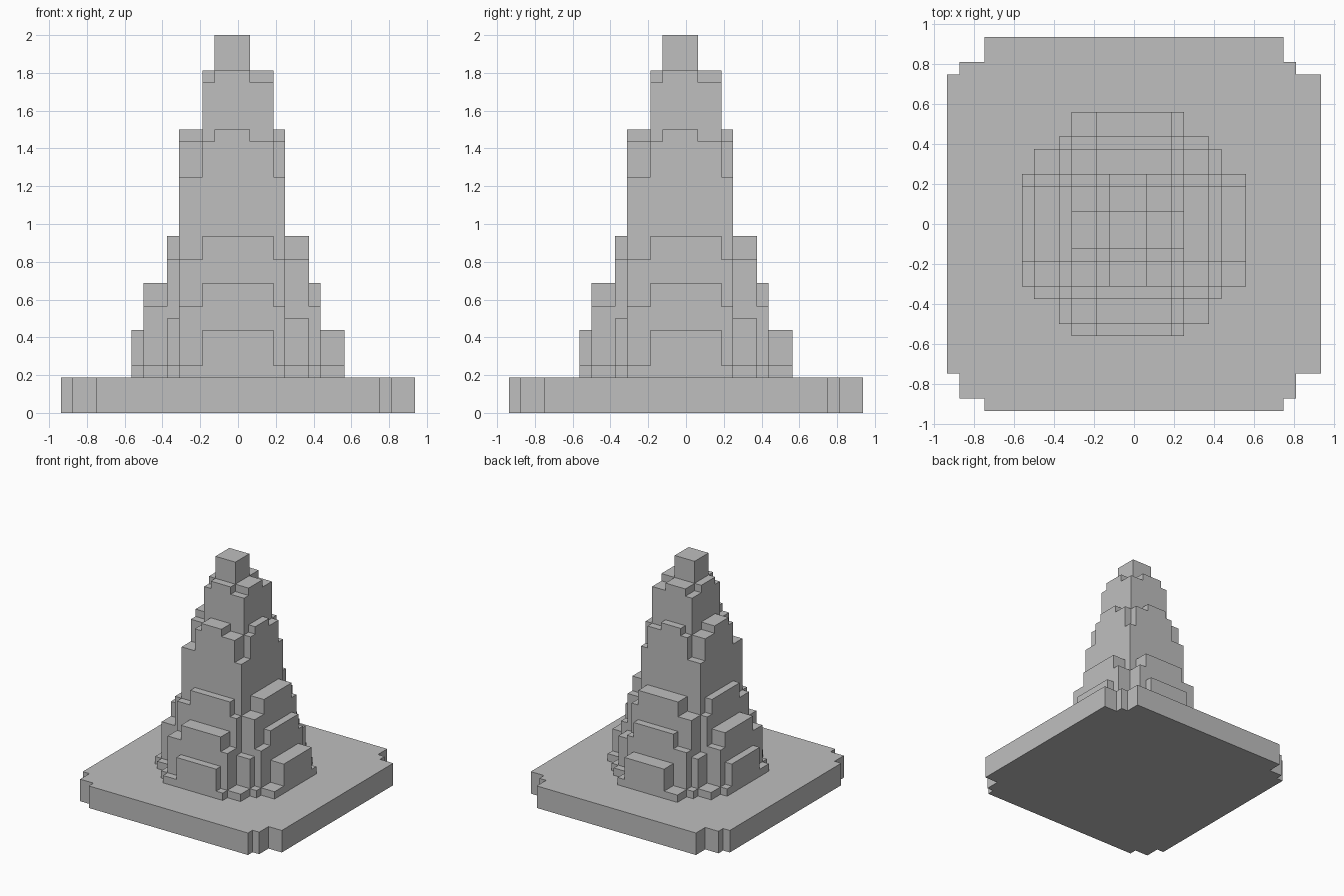
import bpy
import bmesh
from mathutils import Vector

old = bpy.data.objects.get("Cube")
if old:
    bpy.data.objects.remove(old, do_unlink=True)

UNIT = 1 / 16  # edge length of one building block

grey = bpy.data.materials.new("plain grey")
grey.use_nodes = True
grey.diffuse_color = (0.52, 0.52, 0.52, 1)
grey.node_tree.nodes["Principled BSDF"].inputs["Base Color"].default_value = grey.diffuse_color


def fill(cells, xs, ys, bottom, top):
    """Fill a box of block cells; xs and ys are (start, end) pairs."""
    cells.update((x, y, z) for x in range(*xs) for y in range(*ys)
                 for z in range(bottom, top))


def cross(cells, long, wide, bottom, top):
    """Two crossing bars, one along each horizontal axis."""
    fill(cells, long, wide, bottom, top)
    fill(cells, wide, long, bottom, top)


def skin(name, cells):
    """Wrap the filled cells in a clean outer surface."""
    bm = bmesh.new()
    for cell in cells:
        for axis in range(3):
            for side in (0, 1):
                step = [0, 0, 0]
                step[axis] = 2 * side - 1
                if tuple(c + s for c, s in zip(cell, step)) in cells:
                    continue
                u, v = Vector((0, 0, 0)), Vector((0, 0, 0))
                u[(axis + 1) % 3] = v[(axis + 2) % 3] = 1
                start = Vector(cell)
                start[axis] += side
                ring = [start, start + u, start + u + v, start + v]
                if not side:
                    ring.reverse()
                bm.faces.new([bm.verts.new(p * UNIT) for p in ring])
    bmesh.ops.remove_doubles(bm, verts=bm.verts, dist=UNIT / 10)
    bmesh.ops.dissolve_limit(bm, angle_limit=0.01, verts=bm.verts, edges=bm.edges)
    bmesh.ops.triangulate(bm, faces=[f for f in bm.faces if len(f.verts) > 4])
    mesh = bpy.data.meshes.new(name)
    bm.to_mesh(mesh)
    bm.free()
    mesh.materials.append(grey)
    obj = bpy.data.objects.new(name, mesh)
    bpy.context.collection.objects.link(obj)
    return obj


# Widths shared by several tiers
TIP, NARROW, CORE, MID = (-2, 1), (-3, 3), (-5, 4), (-6, 6)
OUTER, RIM = (-8, 7), (-9, 9)

# Square base plate with notched corners
base = set()
cross(base, (-15, 15), (-12, 12), 0, 3)
fill(base, (-14, 13), (-14, 13), 0, 3)
skin("base_plate", base)

# Stepped cone: each tier narrows towards its top
cone = set()
cross(cone, RIM, CORE, 3, 4)
cross(cone, RIM, NARROW, 3, 7)
cross(cone, OUTER, MID, 3, 4)
cross(cone, OUTER, CORE, 3, 9)
cross(cone, OUTER, NARROW, 3, 11)
fill(cone, MID, MID, 3, 8)
cross(cone, MID, CORE, 3, 13)
cross(cone, MID, NARROW, 3, 15)
fill(cone, CORE, CORE, 3, 20)
cross(cone, CORE, NARROW, 3, 23)
cross(cone, CORE, TIP, 3, 24)
fill(cone, NARROW, NARROW, 3, 28)
cross(cone, NARROW, TIP, 3, 29)
fill(cone, TIP, TIP, 3, 32)
skin("stepped_cone", cone)
